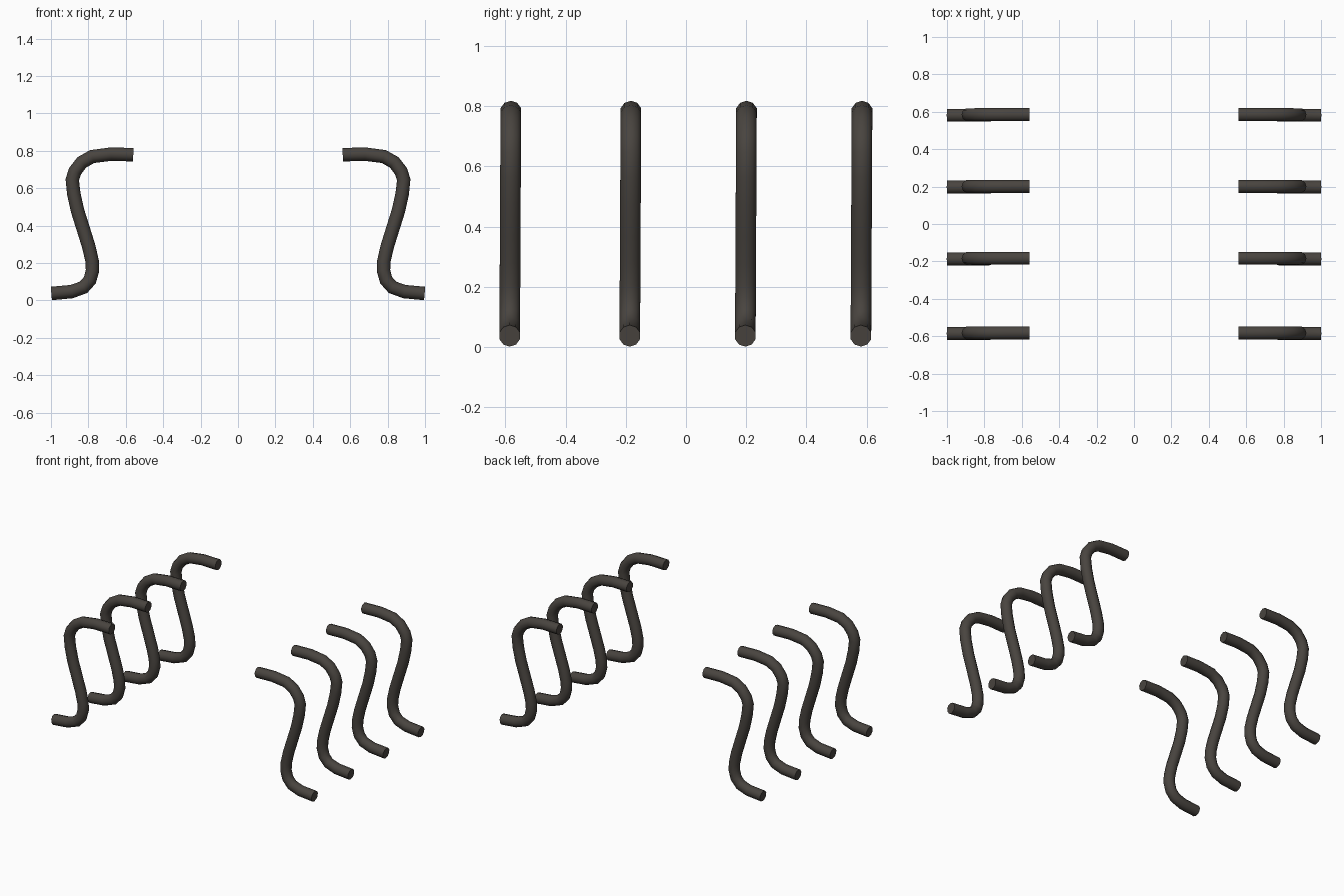
import bpy, bmesh, math
from mathutils import Vector

if "Cube" in bpy.data.objects:
    bpy.data.objects.remove(bpy.data.objects["Cube"])

# Single dark bronze-grey colour
metal = bpy.data.materials.new("dark_grey_metal")
metal.diffuse_color = (0.066, 0.058, 0.050, 1)
metal.use_nodes = True
metal.node_tree.nodes["Principled BSDF"].inputs["Base Color"].default_value = metal.diffuse_color

SIDES, RADIUS = 10, 0.036

# Centre line of one S-shaped bar in the x-z plane, from upper end to foot
PATH = [(0.56, 0.779), (0.68, 0.782), (0.78, 0.769), (0.835, 0.738),
        (0.872, 0.69), (0.886, 0.645), (0.878, 0.57), (0.858, 0.48),
        (0.825, 0.375), (0.797, 0.285), (0.780, 0.21), (0.778, 0.16),
        (0.792, 0.108), (0.826, 0.07), (0.89, 0.047), (0.998, 0.037)]


def make_bar(name, side, y):
    pts = [Vector((side * x, y + 0.005 * (z - 0.4), z)) for x, z in PATH]
    bm = bmesh.new()
    rings = []
    for i, p in enumerate(pts):
        before = (p - pts[i - 1]).normalized() if i else None
        after = (pts[i + 1] - p).normalized() if i < len(pts) - 1 else None
        t = ((before or after) + (after or before)).normalized()
        up = Vector((-t.z, 0, t.x)).normalized()
        across = t.cross(up)
        ring = []
        for k in range(SIDES):
            a = 2 * math.pi * k / SIDES
            ring.append(bm.verts.new(p + RADIUS * (math.cos(a) * up + math.sin(a) * across)))
        rings.append(ring)
    # Tube walls and end caps
    for a, b in zip(rings, rings[1:]):
        for k in range(SIDES):
            n = (k + 1) % SIDES
            bm.faces.new((a[k], a[n], b[n], b[k]))
    bm.faces.new(rings[0])
    bm.faces.new(rings[-1])
    bmesh.ops.recalc_face_normals(bm, faces=bm.faces)
    mesh = bpy.data.meshes.new(name)
    bm.to_mesh(mesh)
    bm.free()
    mesh.materials.append(metal)
    ob = bpy.data.objects.new(name, mesh)
    bpy.context.collection.objects.link(ob)
    bpy.ops.object.select_all(action='DESELECT')
    ob.select_set(True)
    bpy.context.view_layer.objects.active = ob
    bpy.ops.object.shade_smooth_by_angle(angle=math.radians(50))


# Two mirrored rows of four bars
for side, label in ((-1, "left"), (1, "right")):
    for i, y in enumerate((-0.584, -0.185, 0.199, 0.583)):
        make_bar(f"{label}_curved_bar_{i + 1}", side, y)
